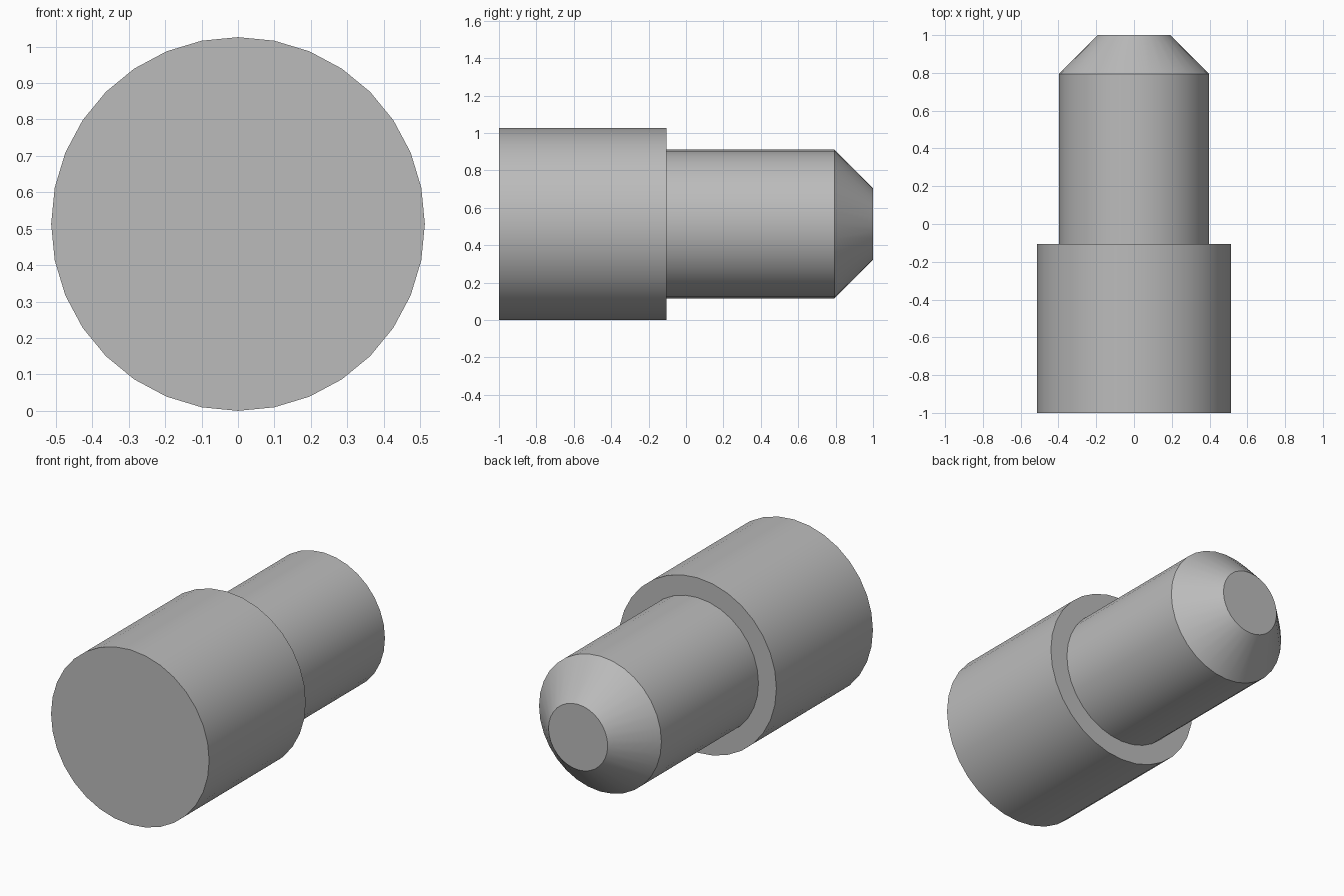
import bpy, bmesh, math
from mathutils import Vector

cube = bpy.data.objects.get("Cube")
if cube:
    bpy.data.objects.remove(cube, do_unlink=True)

SIDES = 32
RADIUS = 0.513

# Plain grey material
grey = bpy.data.materials.new("plain grey")
grey.use_nodes = True
colour = (0.5, 0.5, 0.5, 1)
grey.diffuse_color = colour
grey.node_tree.nodes["Principled BSDF"].inputs["Base Color"].default_value = colour

# Half profile (radius, y): wide body, shoulder, shaft, chamfered tip
profile = [(0, -1), (RADIUS, -1), (RADIUS, -0.105), (0.397, -0.105),
           (0.397, 0.795), (0.192, 1), (0, 1)]

# Revolve the profile around the y axis
bm = bmesh.new()
verts = [bm.verts.new((0, y, r)) for r, y in profile]
edges = [bm.edges.new(pair) for pair in zip(verts, verts[1:])]
bmesh.ops.spin(bm, geom=verts + edges, cent=(0, 0, 0), axis=(0, 1, 0),
               angle=math.tau, steps=SIDES, use_merge=True)
bmesh.ops.remove_doubles(bm, verts=bm.verts, dist=0.0001)
bmesh.ops.recalc_face_normals(bm, faces=bm.faces)
bmesh.ops.translate(bm, verts=bm.verts, vec=Vector((0, 0, RADIUS)))

mesh = bpy.data.meshes.new("stepped_pin")
bm.to_mesh(mesh)
bm.free()
mesh.materials.append(grey)
pin = bpy.data.objects.new("stepped_pin", mesh)
bpy.context.collection.objects.link(pin)

# Smooth round sides, crisp rims
bpy.ops.object.select_all(action="DESELECT")
pin.select_set(True)
bpy.context.view_layer.objects.active = pin
bpy.ops.object.shade_smooth_by_angle(angle=math.radians(30))
